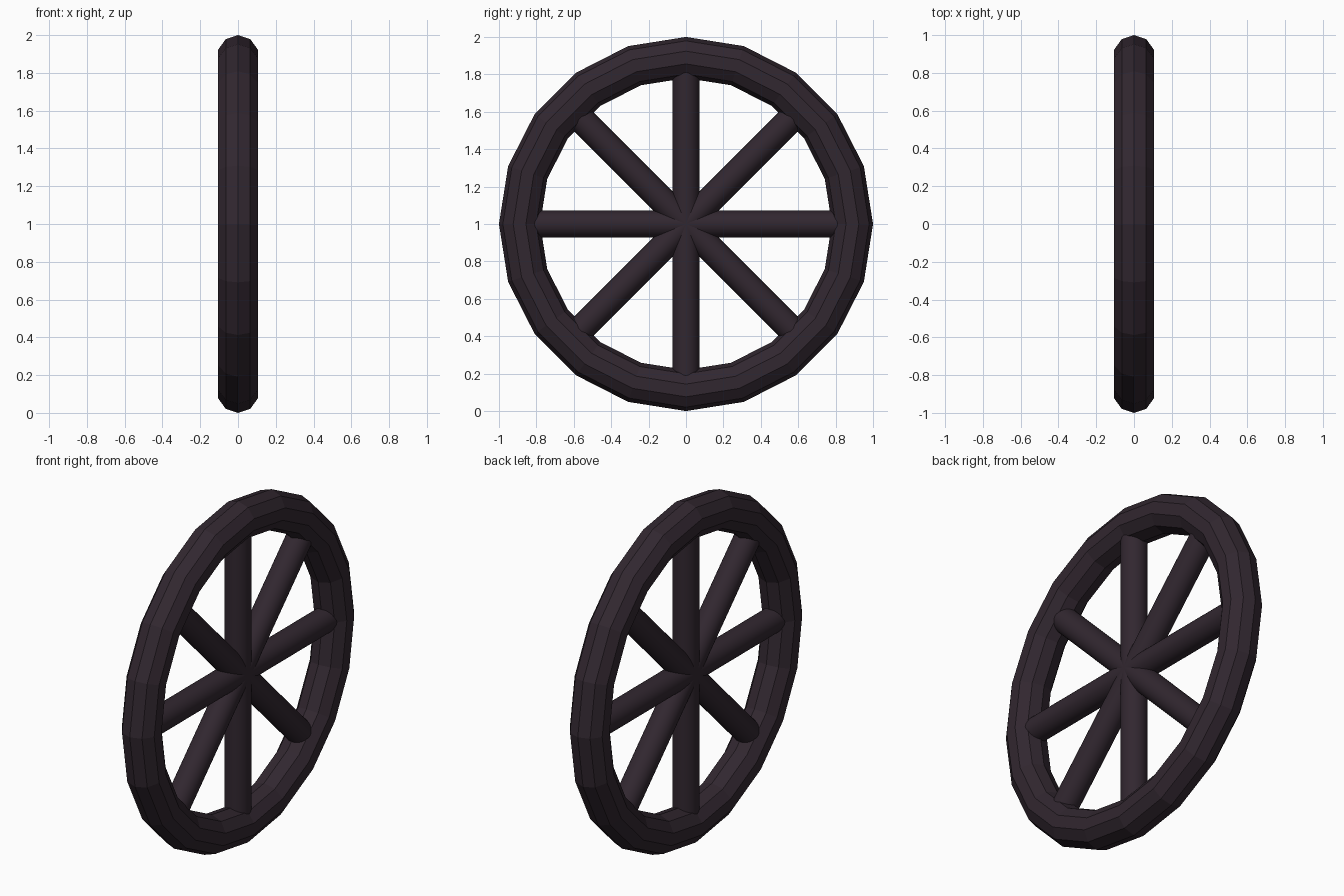
import bpy
import math

# Remove the default cube
cube = bpy.data.objects.get("Cube")
if cube:
    bpy.data.objects.remove(cube, do_unlink=True)

RIM_RADIUS = 0.89
TUBE_RADIUS = 0.11
SPOKE_RADIUS = 0.072
CENTRE = (0, 0, 1)

# Dark plum wood
wood = bpy.data.materials.new("dark_plum_wood")
wood.use_nodes = True
colour = (0.031, 0.020, 0.029, 1)
wood.diffuse_color = colour
shader = wood.node_tree.nodes["Principled BSDF"]
shader.inputs["Base Color"].default_value = colour
shader.inputs["Roughness"].default_value = 0.8


def finish(name):
    obj = bpy.context.object
    obj.name = name
    obj.data.materials.append(wood)
    return obj


# Faceted rim, standing upright with its axle along x
bpy.ops.mesh.primitive_torus_add(
    major_segments=20, minor_segments=10,
    major_radius=RIM_RADIUS, minor_radius=TUBE_RADIUS,
    location=CENTRE, rotation=(0, math.pi / 2, 0))
finish("rim")
bpy.ops.object.shade_flat()

# Four round bars crossing at the hub, with ends buried in the rim
for i, name in enumerate(("upright", "rising", "level", "falling")):
    bpy.ops.mesh.primitive_cylinder_add(
        vertices=32, radius=SPOKE_RADIUS, depth=2 * RIM_RADIUS,
        location=CENTRE, rotation=(i * math.pi / 4, 0, 0))
    finish(name + "_spoke_bar")
    bpy.ops.object.shade_smooth_by_angle(angle=math.radians(30))
